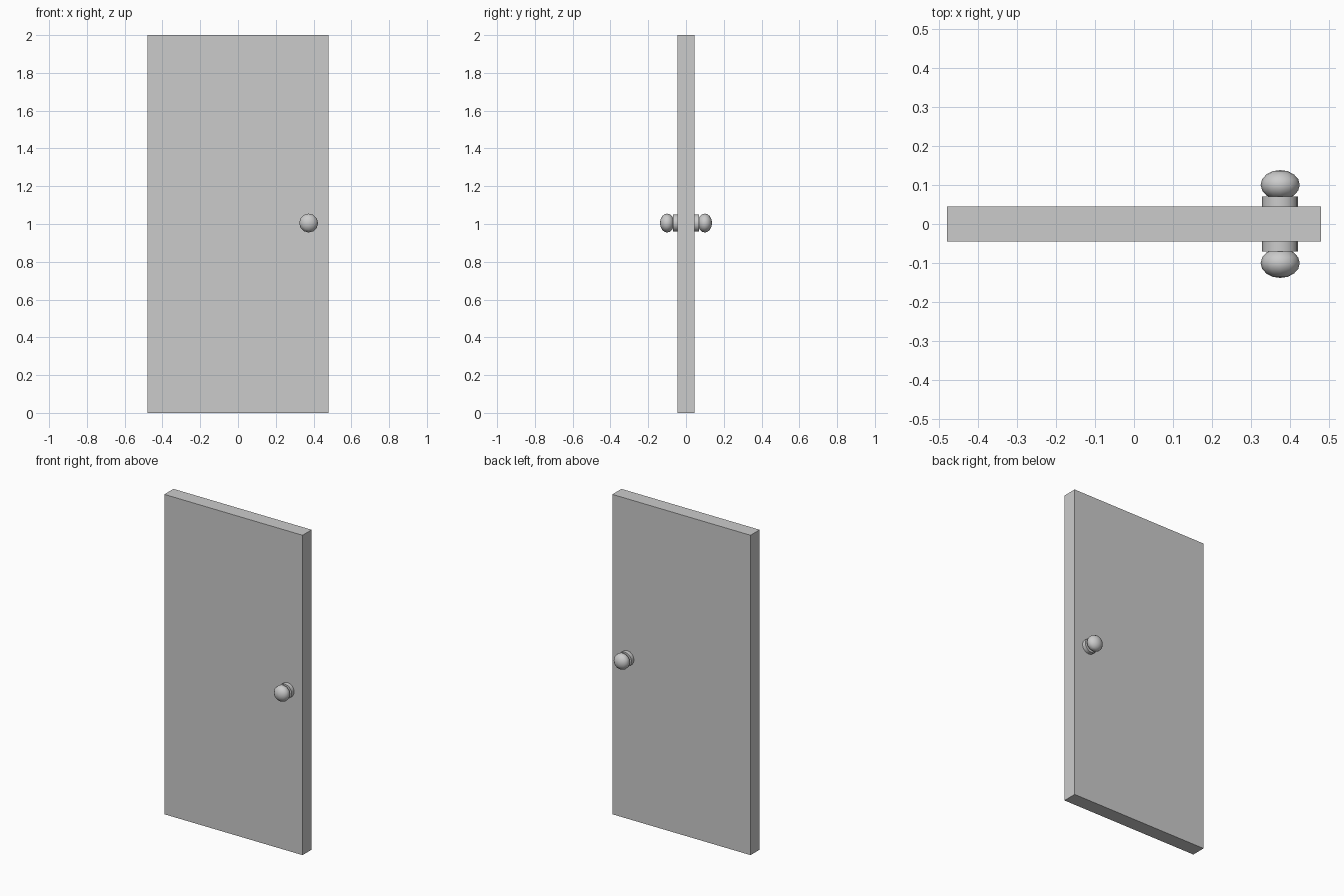
import bpy
from math import radians

if "Cube" in bpy.data.objects:
    bpy.data.objects.remove(bpy.data.objects["Cube"])

KNOB_X, KNOB_Z = 0.374, 1.005


def finish(obj, name, scale=None):
    obj.name = name
    if scale:
        obj.scale = scale
    bpy.ops.object.transform_apply(location=False, rotation=True, scale=True)
    return obj


# Door slab
bpy.ops.mesh.primitive_cube_add(size=1, location=(0, 0, 1))
finish(bpy.context.object, "door_panel", (0.956, 0.09, 2))

# Knob and collar on each side
for side, label in ((-1, "front"), (1, "back")):
    bpy.ops.mesh.primitive_cylinder_add(
        vertices=16, radius=0.046, depth=0.026, rotation=(radians(90), 0, 0),
        location=(KNOB_X, side * 0.057, KNOB_Z))
    finish(bpy.context.object, label + "_collar")
    bpy.ops.object.shade_smooth_by_angle(angle=radians(40))

    bpy.ops.mesh.primitive_uv_sphere_add(
        segments=12, ring_count=8, radius=0.05, rotation=(radians(90), 0, 0),
        location=(KNOB_X, side * 0.1, KNOB_Z))
    finish(bpy.context.object, label + "_knob", (1, 1, 0.76))
    bpy.ops.object.shade_smooth()
